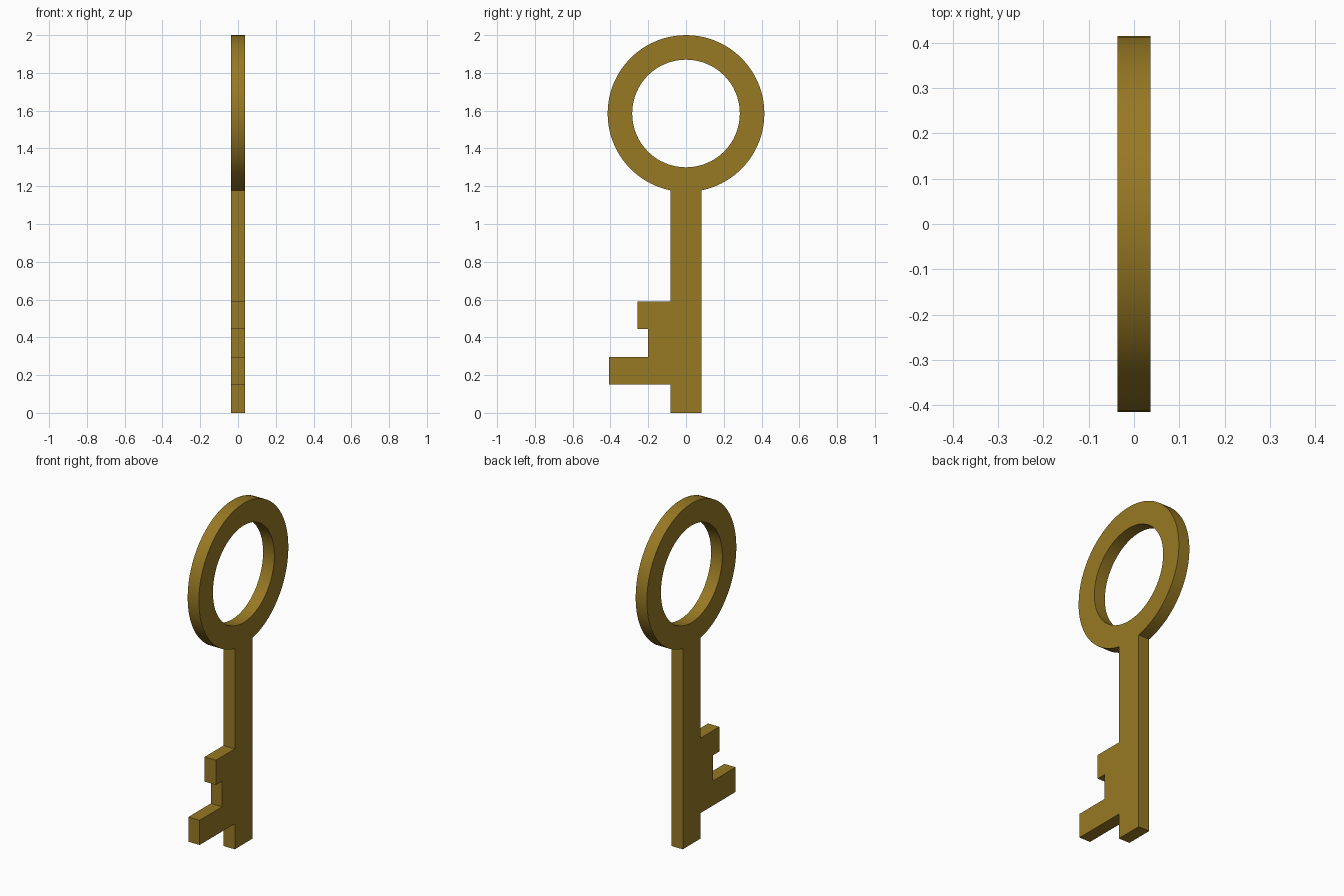
import bpy, bmesh
from math import sin, cos, pi, asin, radians
from mathutils import Matrix

if "Cube" in bpy.data.objects:
    bpy.data.objects.remove(bpy.data.objects["Cube"])

THICK = 0.073
OUTER, INNER = 0.415, 0.285      # bow ring radii
CENTRE = 2 - OUTER               # bow ring height
HALF = 0.082                     # half width of the shank
SEG = 64


def arc(radius, start, end, n):
    return [(radius * cos(start + (end - start) * i / n),
             CENTRE + radius * sin(start + (end - start) * i / n))
            for i in range(n + 1)]


# Outline (y, z): shank, ring arc, then the stepped teeth
gap = asin(HALF / OUTER)
outline = [(-HALF, 0), (HALF, 0)]
outline += arc(OUTER, -pi / 2 + gap, 1.5 * pi - gap, SEG)
outline += [(-HALF, 0.59), (-0.257, 0.59), (-0.257, 0.445), (-0.20, 0.445),
            (-0.20, 0.295), (-0.408, 0.295), (-0.408, 0.15), (-HALF, 0.15)]
hole = arc(INNER, 0, 2 * pi, SEG)[:-1]

# Filled and extruded profile
curve = bpy.data.curves.new("key_profile", 'CURVE')
curve.dimensions = '2D'
curve.fill_mode = 'BOTH'
curve.extrude = THICK / 2
for points in (outline, hole):
    spline = curve.splines.new('POLY')
    spline.points.add(len(points) - 1)
    for p, (y, z) in zip(spline.points, points):
        p.co = (y, z, 0, 1)
    spline.use_cyclic_u = True

key = bpy.data.objects.new("key", curve)
bpy.context.collection.objects.link(key)
bpy.context.view_layer.objects.active = key
key.select_set(True)
bpy.ops.object.convert(target='MESH')
key = bpy.context.object
key.name = "key"

# Stand the profile upright in the YZ plane and weld it
mesh = key.data
mesh.transform(Matrix(((0, 0, 1, 0), (1, 0, 0, 0), (0, 1, 0, 0), (0, 0, 0, 1))))
bm = bmesh.new()
bm.from_mesh(mesh)
bmesh.ops.remove_doubles(bm, verts=bm.verts, dist=1e-4)
bmesh.ops.dissolve_limit(bm, angle_limit=radians(0.5), verts=bm.verts, edges=bm.edges)
bmesh.ops.recalc_face_normals(bm, faces=bm.faces)
bm.to_mesh(mesh)
bm.free()
bpy.ops.object.shade_smooth_by_angle(angle=radians(30))

# Brass colour
brass = bpy.data.materials.new("brass")
brass.diffuse_color = (0.31, 0.19, 0.017, 1)
brass.use_nodes = True
brass.node_tree.nodes["Principled BSDF"].inputs["Base Color"].default_value = brass.diffuse_color
mesh.materials.clear()
mesh.materials.append(brass)
